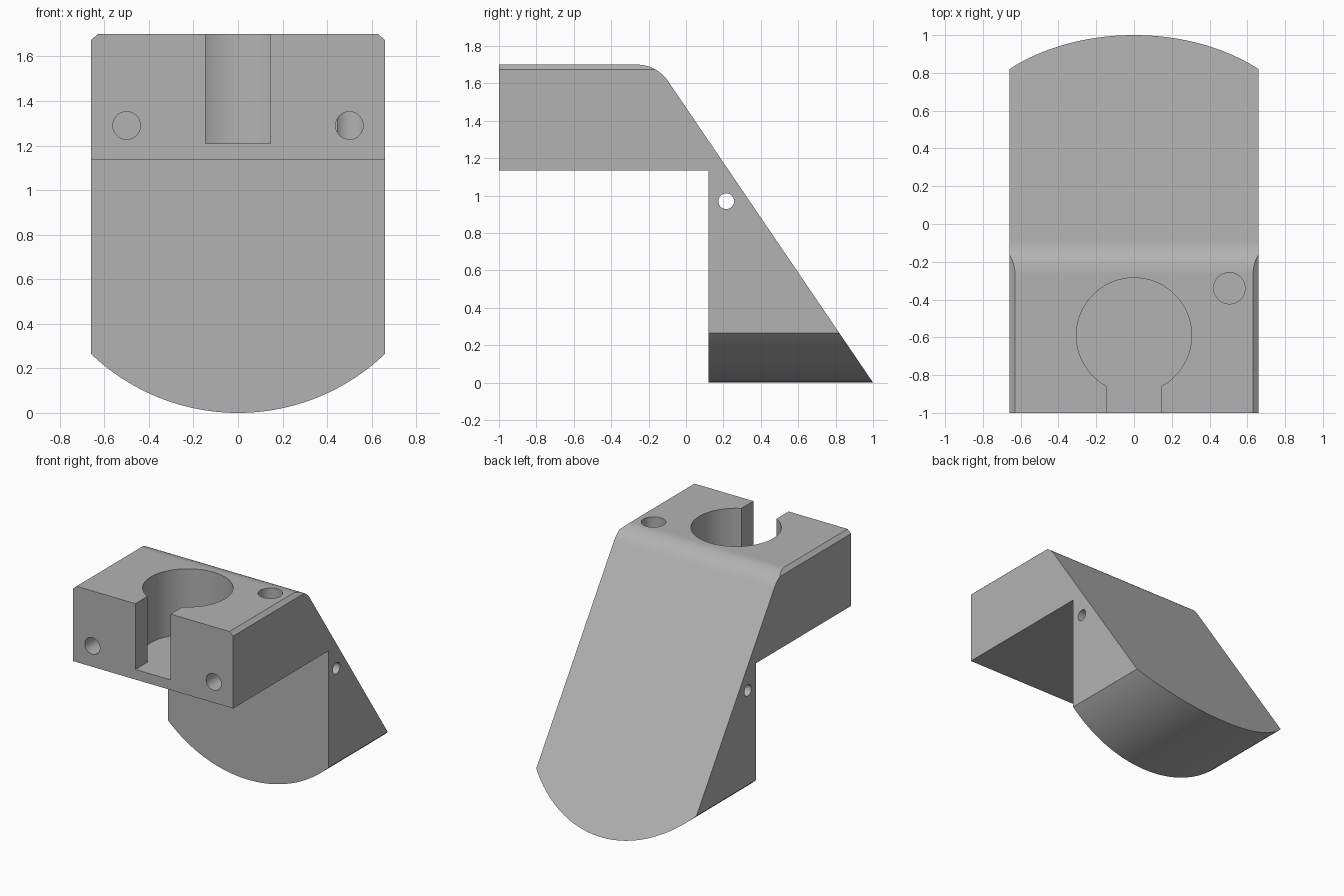
import bpy, math
from mathutils import Vector

default = bpy.data.objects.get("Cube")
if default:
    bpy.data.objects.remove(default, do_unlink=True)

grey = bpy.data.materials.new("plain grey")
grey.use_nodes = True
colour = (0.45, 0.45, 0.45, 1)
grey.diffuse_color = colour
grey.node_tree.nodes["Principled BSDF"].inputs["Base Color"].default_value = colour


def prism(name, outline, axis, start, end):
    """Extrude a 2D outline along an axis (outline uses the other two axes in order)."""
    def place(p, d):
        co = list(p)
        co.insert("xyz".index(axis), d)
        return co
    n = len(outline)
    verts = [place(p, d) for d in (start, end) for p in outline]
    faces = [list(range(n))[::-1], list(range(n, 2 * n))]
    faces += [[i, (i + 1) % n, (i + 1) % n + n, i + n] for i in range(n)]
    mesh = bpy.data.meshes.new(name)
    mesh.from_pydata(verts, [], faces)
    mesh.materials.append(grey)
    obj = bpy.data.objects.new(name, mesh)
    bpy.context.collection.objects.link(obj)
    # make the normals point outward whatever the axis
    bpy.context.view_layer.objects.active = obj
    bpy.ops.object.mode_set(mode='EDIT')
    bpy.ops.mesh.select_all(action='SELECT')
    bpy.ops.mesh.normals_make_consistent(inside=False)
    bpy.ops.object.mode_set(mode='OBJECT')
    return obj


def arc(centre, r, a0, a1, n):
    steps = [math.radians(a0 + (a1 - a0) * i / n) for i in range(n + 1)]
    return [(centre[0] + r * math.cos(a), centre[1] + r * math.sin(a)) for a in steps]


def hole(name, centre, r, axis, start, end, n=48):
    return prism(name, arc(centre, r, 0, 360, n)[:-1], axis, start, end)


def combine(target, tool, operation):
    mod = target.modifiers.new(tool.name, 'BOOLEAN')
    mod.operation, mod.solver, mod.object = operation, 'EXACT', tool
    bpy.context.view_layer.objects.active = target
    bpy.ops.object.modifier_apply(modifier=mod.name)
    bpy.data.objects.remove(tool, do_unlink=True)


W, H, SHELF = 0.66, 1.70, 1.135

# Side profile: overhanging head, upright front and sloping back with a rounded top
slope = Vector((-0.68, 1)).normalized()
tilt = math.degrees(math.atan2(0.68, 1))
radius = 0.2
corner_y = 1 - 0.68 * H
tangent = radius * math.tan(math.radians(90 - tilt) / 2)
fillet = arc((corner_y - tangent, H - radius), radius, tilt, 90, 14)
side = [(1, 0)] + fillet + [(-1, H), (-1, SHELF), (0.12, SHELF), (0.12, 0)]
bracket = prism("bracket_body", side, 'x', -W, W)

# Front outline: curved foot and chamfered upper corners
R = 0.954
half = math.degrees(math.asin(W / R))
front = arc((0, R), R, 270 - half, 270 + half, 64)
front += [(W, H - 0.027), (W - 0.03, H + 0.0005), (-W + 0.03, H + 0.0005), (-W, H - 0.027)]
combine(bracket, prism("outline", front, 'y', -1.2, 1.2), 'INTERSECT')

# Socket with its front slot, as one keyhole-shaped pocket
gap = math.degrees(math.asin(0.145 / 0.305))
keyhole = arc((0, -0.59), 0.305, -90 + gap, 270 - gap, 72) + [(-0.145, -1.2), (0.145, -1.2)]
combine(bracket, prism("socket", keyhole, 'z', 1.21, 2), 'DIFFERENCE')

# Blind holes in the front and top, and a pin hole right through the sides
for x in (-0.5, 0.5):
    combine(bracket, hole("front_hole", (x, 1.29), 0.062, 'y', -1.2, -0.4), 'DIFFERENCE')
combine(bracket, hole("top_hole", (0.505, -0.34), 0.083, 'z', 1.21, 2), 'DIFFERENCE')
combine(bracket, hole("pin_hole", (0.215, 0.97), 0.042, 'x', -1, 1), 'DIFFERENCE')

# Smooth the curved surfaces, keep the flats flat
bpy.ops.object.select_all(action='DESELECT')
bracket.select_set(True)
bpy.context.view_layer.objects.active = bracket
bpy.ops.object.shade_smooth_by_angle(angle=math.radians(20))
weighted = bracket.modifiers.new("flat_faces", 'WEIGHTED_NORMAL')
weighted.keep_sharp = True
